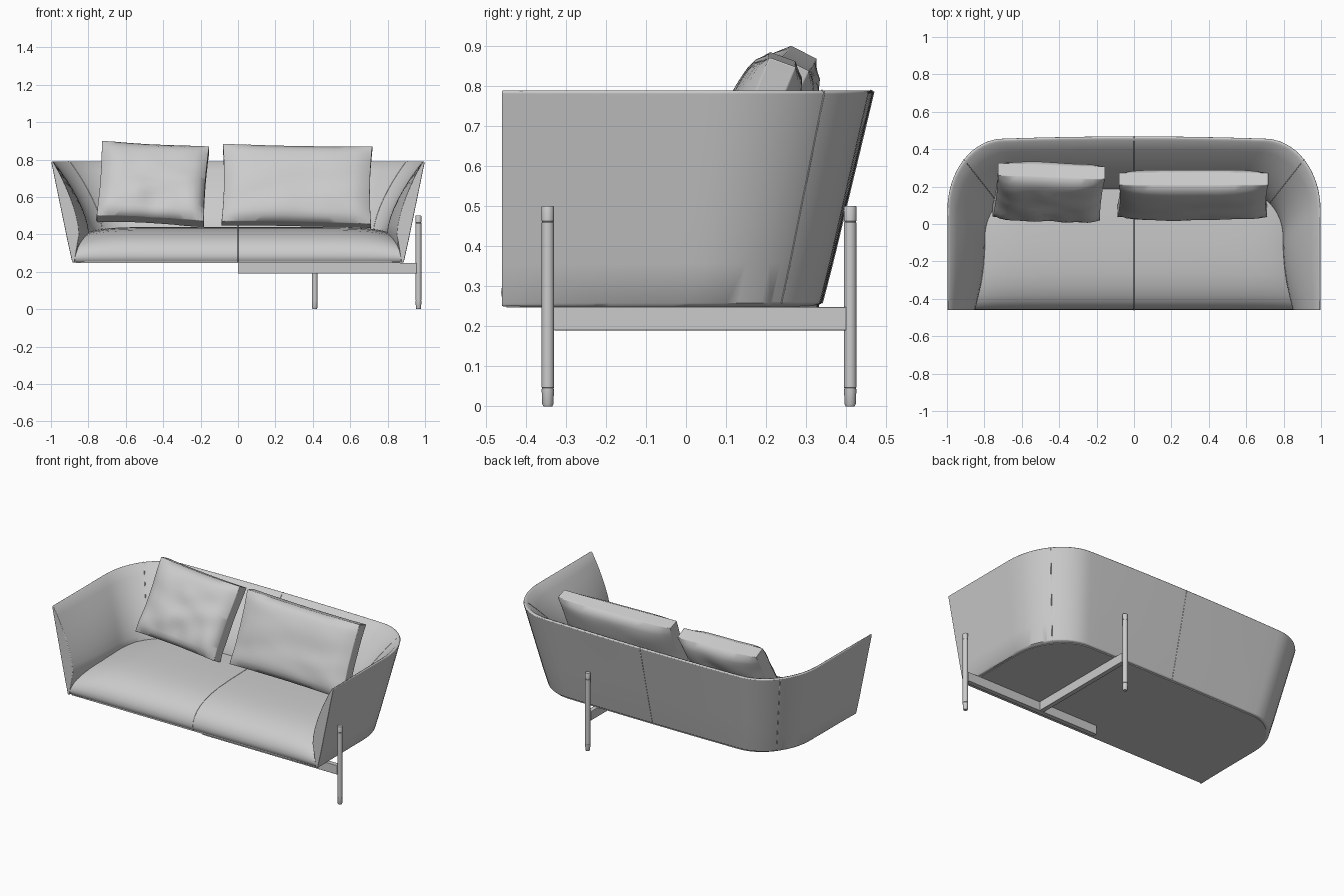
import bpy, bmesh, math
from mathutils import Vector, Euler, noise

if "Cube" in bpy.data.objects:
    bpy.data.objects.remove(bpy.data.objects["Cube"])


def finish(name, bm, angle=40, bevel=0.0):
    bmesh.ops.recalc_face_normals(bm, faces=bm.faces)
    me = bpy.data.meshes.new(name)
    bm.to_mesh(me)
    bm.free()
    ob = bpy.data.objects.new(name, me)
    bpy.context.collection.objects.link(ob)
    if bevel:
        m = ob.modifiers.new("soft_edges", 'BEVEL')
        m.width, m.segments, m.angle_limit = bevel, 3, math.radians(45)
    bpy.ops.object.select_all(action='DESELECT')
    ob.select_set(True)
    bpy.context.view_layer.objects.active = ob
    bpy.ops.object.shade_smooth_by_angle(angle=math.radians(angle))
    return ob


def loft(name, rings, **kw):
    """Skin closed rings of points and cap both ends."""
    bm = bmesh.new()
    vs = [[bm.verts.new(p) for p in r] for r in rings]
    n = len(rings[0])
    for a, b in zip(vs, vs[1:]):
        for i in range(n):
            j = (i + 1) % n
            bm.faces.new((a[i], a[j], b[j], b[i]))
    bm.faces.new(vs[0])
    bm.faces.new(vs[-1])
    return finish(name, bm, **kw)


def tube(name, pts, radius):
    cu = bpy.data.curves.new(name, 'CURVE')
    cu.dimensions = '3D'
    cu.bevel_depth, cu.bevel_resolution = radius, 1
    sp = cu.splines.new('POLY')
    sp.points.add(len(pts) - 1)
    for q, p in zip(sp.points, pts):
        q.co = (*p, 1)
    bpy.context.collection.objects.link(bpy.data.objects.new(name, cu))


FRONT, SIDE, CORNER, BACK = -0.46, 12, 16, 8


def u_path(hw, back, rx, ry, bow=0.0, flare=0.0):
    """U-shaped plan from the right front, round the back, to the left front."""
    half, yc = [], back - ry
    for i in range(SIDE):
        t = i / SIDE
        half.append((hw + flare * (1 - t) ** 2, FRONT + (yc - FRONT) * t))
    for i in range(CORNER):
        a = math.pi / 2 * i / CORNER
        half.append((hw - rx + rx * math.cos(a), yc + ry * math.sin(a)))
    for i in range(BACK + 1):
        t = i / BACK
        half.append(((hw - rx) * (1 - t), back + bow * (1 - (1 - t) ** 2)))
    return half + [(-x, y) for x, y in reversed(half[:-1])]


# Upholstered shell: leaning outside, thin rim, padded inside
bottom = u_path(0.888, 0.335, 0.27, 0.33, 0.005)
top = u_path(0.998, 0.457, 0.30, 0.38, 0.012)
inner = u_path(0.795, 0.18, 0.25, 0.25, 0.0, 0.055)
sections = []
for b, t, i in zip(bottom, top, inner):
    B, T, I = Vector((*b, 0.25)), Vector((*t, 0.785)), Vector((*i, 0.40))
    flat = Vector((I.x, I.y, T.z))
    ring = [B.lerp(Vector((I.x, I.y, 0.25)), 0.10), B + Vector((0, 0, 0.008))]
    ring += [B.lerp(T, k / 5) for k in range(1, 6)]
    ring += [T.lerp(flat, 0.03) + Vector((0, 0, 0.005))]
    for k in range(9):
        h = k / 8
        p = T.lerp(flat, 0.08 + 0.92 * (1 - (1 - h) ** 1.6))
        p.z = T.z - 0.385 * h
        ring.append(p)
    ring.append(B.lerp(Vector((I.x, I.y, 0.25)), 0.35))
    sections.append(ring)
loft("shell", sections, bevel=0.008)

# Stitched seams at the two back corners and the centre
mid = SIDE + CORNER // 2
for k, nm in ((mid, "right"), (len(top) // 2, "centre"), (len(top) - 1 - mid, "left")):
    tube(nm + "_back_seam", sections[k][1:8], 0.002)
    tube(nm + "_inner_seam", sections[k][8:17], 0.002)

# Flat underside panel
loft("base_panel", [[(x * s, y * s, z) for x, y in bottom]
                    for z, s in ((0.247, 0.975), (0.29, 0.975))])

# Seat with a waterfall front
profile = [(-0.445, 0.25), (-0.457, 0.265), (-0.46, 0.285), (-0.456, 0.31), (-0.44, 0.34),
           (-0.415, 0.365), (-0.38, 0.387), (-0.33, 0.407), (-0.27, 0.421), (-0.19, 0.431),
           (-0.08, 0.437), (0.06, 0.44), (0.24, 0.44), (0.24, 0.25)]


def seat_point(u, y, z):
    k = (z - 0.25) / 0.19
    w = 0.885 - 0.03 * k if y < 0.2 else 0.78
    return (u * w, y, z - 0.05 * k * abs(u) ** 9)


cols = [math.sin(math.pi / 2 * (i / 20 - 1)) for i in range(41)]
loft("seat", [[seat_point(u, y, z) for y, z in profile] for u in cols], bevel=0)
tube("seat_seam", [seat_point(0, y, z) for y, z in profile[:-1]], 0.002)


# Loose cushions, leaning on the back
def cushion(name, w, h, d, loc, rot, sag, seed):
    bm = bmesh.new()
    bmesh.ops.create_cube(bm, size=2)
    bmesh.ops.subdivide_edges(bm, edges=bm.edges[:], cuts=17, use_grid_fill=True)
    e = Euler([math.radians(a) for a in rot])
    for v in bm.verts:
        u, s, t = v.co
        puff = (max(0, (1 - u ** 4) * (1 - t ** 4))) ** 0.6
        n = noise.noise(Vector((u * 2.2, s * 0.7 + seed, t * 2.2)))
        wave = 1 + sag * n * (0.6 - 0.4 * t)
        p = Vector((u * w / 2 * (1 - 0.025 * (1 - t * t)),
                    s * d / 2 * (0.42 + 0.58 * puff) * wave,
                    t * h / 2 * (1 - 0.03 * (1 - u * u))))
        p.y -= 0.02 * (1 - t) * 0.5
        p.rotate(e)
        v.co = p + Vector(loc)
    finish(name, bm, angle=50, bevel=0.012)


cushion("left_cushion", 0.575, 0.46, 0.18, (-0.455, 0.18, 0.665), (-27, 3, -2), 0.35, 3)
cushion("right_cushion", 0.80, 0.45, 0.17, (0.315, 0.165, 0.655), (-20, 1, 0), 0.15, 7)


# Round legs with grooved foot and cap
def leg(name, x, y):
    rings = []
    for z, r in ((0, 0.011), (0.006, 0.014), (0.043, 0.0155), (0.044, 0.014), (0.046, 0.014),
                 (0.047, 0.0155), (0.459, 0.0155), (0.46, 0.0145), (0.462, 0.0145),
                 (0.463, 0.0155), (0.498, 0.0155), (0.5, 0.0145)):
        rings.append([(x + r * math.cos(a), y + r * math.sin(a), z)
                      for a in (2 * math.pi * i / 24 for i in range(24))])
    loft(name, rings)


leg("front_leg", 0.965, -0.345)
leg("back_leg", 0.41, 0.41)


# Rails under the seat
def rail(name, x0, x1, y0, y1):
    loft(name, [[(x0, y0, z), (x1, y0, z), (x1, y1, z), (x0, y1, z)]
                for z in (0.19, 0.248)], bevel=0.002)


rail("front_rail", 0, 0.955, -0.36, -0.33)
rail("cross_rail", 0.395, 0.425, -0.33, 0.40)
